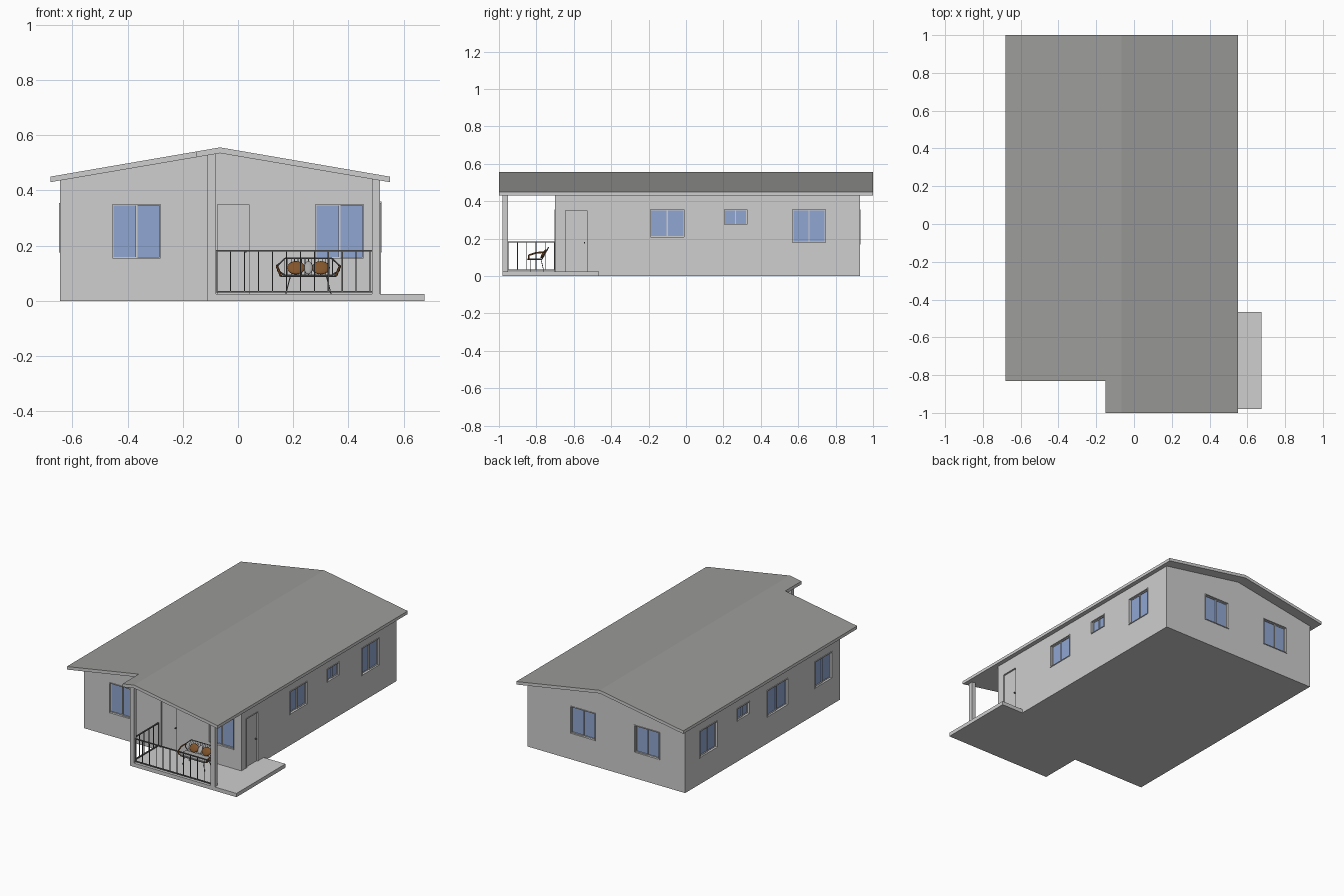
import bpy, bmesh, math
from mathutils import Vector

if "Cube" in bpy.data.objects:
    bpy.data.objects.remove(bpy.data.objects["Cube"])


def material(name, r, g, b):
    m = bpy.data.materials.new(name)
    m.diffuse_color = (r, g, b, 1)
    m.use_nodes = True
    m.node_tree.nodes["Principled BSDF"].inputs["Base Color"].default_value = m.diffuse_color
    return m


WALL = material("light_grey_wall", 0.62, 0.62, 0.62)
ROOF = material("grey_roofing", 0.33, 0.33, 0.32)
GLASS = material("blue_glass", 0.28, 0.39, 0.65)
METAL = material("dark_metal", 0.14, 0.14, 0.14)
BROWN = material("brown_wicker", 0.22, 0.09, 0.025)
CUSHION = material("grey_cushion", 0.40, 0.40, 0.40)


def finish(name, bm, mat):
    bmesh.ops.recalc_face_normals(bm, faces=bm.faces)
    me = bpy.data.meshes.new(name)
    bm.to_mesh(me)
    bm.free()
    me.materials.append(mat)
    ob = bpy.data.objects.new(name, me)
    bpy.context.collection.objects.link(ob)
    return ob


def boxes(name, ranges, mat, place=lambda p: p):
    """Boxes from (x0, x1, y0, y1, z0, z1), mapped by place()."""
    bm = bmesh.new()
    for x0, x1, y0, y1, z0, z1 in ranges:
        lo, hi = Vector((x0, y0, z0)), Vector((x1, y1, z1))
        vs = bmesh.ops.create_cube(bm, size=1)["verts"]
        for v in vs:
            p = [lo[i] if v.co[i] < 0 else hi[i] for i in range(3)]
            v.co = place(p)
    return finish(name, bm, mat)


def prism(name, profile, y0, y1, mat):
    """Extrude an xz profile along y."""
    bm = bmesh.new()
    f = bm.faces.new([bm.verts.new((x, y0, z)) for x, z in profile])
    ext = bmesh.ops.extrude_face_region(bm, geom=[f])["geom"]
    for v in ext:
        if isinstance(v, bmesh.types.BMVert):
            v.co.y = y1
    return finish(name, bm, mat)


def tubes(name, paths, radius, mat, sides=6):
    bm = bmesh.new()
    for path in paths:
        for a, b in zip(path, path[1:]):
            a, b = Vector(a), Vector(b)
            d = b - a
            vs = bmesh.ops.create_cone(bm, cap_ends=True, segments=sides, radius1=radius,
                                       radius2=radius, depth=d.length)["verts"]
            q = d.to_track_quat('Z', 'Y')
            for v in vs:
                v.co = q @ v.co + (a + b) / 2
    return finish(name, bm, mat)


def cut(ob, cutter):
    cutter.hide_render = True
    cutter.hide_viewport = True
    cutter.display_type = 'WIRE'
    m = ob.modifiers.new("cut", 'BOOLEAN')
    m.operation = 'DIFFERENCE'
    m.solver = 'EXACT'
    m.object = cutter


RIDGE, PITCH = -0.065, 0.105 / 0.615
XL, XR, YF, YB = -0.645, 0.515, -0.70, 0.93


def under(x):
    return 0.535 - abs(x - RIDGE) * PITCH


# Walls with gables
body = prism("house_walls", [(XL, 0), (XR, 0), (XR, under(XR)), (RIDGE, 0.535), (XL, under(XL))],
             YF, YB, WALL)

# Roof slab, stepped back at the front left; top faces take the roofing colour
roof = prism("roof", [(-0.68, 0.43), (RIDGE, 0.535), (0.55, 0.43),
                      (0.55, 0.45), (RIDGE, 0.556), (-0.68, 0.45)], -1, 1, WALL)
roof.data.materials.append(ROOF)
for p in roof.data.polygons:
    p.material_index = int(p.normal.z > 0.5)
corner = boxes("roof_corner_cutter", [(-0.8, -0.15, -1.1, -0.83, 0.3, 0.7)], WALL)
cut(roof, corner)

# Walls as local spaces: along, outward, up
SIDES = {
    "front": lambda p: (p[0], YF - p[1], p[2]),
    "back": lambda p: (p[0], YB + p[1], p[2]),
    "left": lambda p: (XL - p[1], p[0], p[2]),
    "right": lambda p: (XR + p[1], p[0], p[2]),
}
WINDOWS = [
    ("front", -0.46, -0.275, 0.15, 0.355), ("front", 0.275, 0.46, 0.15, 0.355),
    ("back", -0.458, -0.27, 0.17, 0.355), ("back", 0.015, 0.203, 0.17, 0.355),
    ("right", -0.195, -0.005, 0.205, 0.36), ("right", 0.2, 0.33, 0.27, 0.36),
    ("right", 0.565, 0.75, 0.175, 0.36),
    ("left", 0.59, 0.78, 0.175, 0.355), ("left", 0.255, 0.385, 0.27, 0.355),
    ("left", -0.15, 0.07, 0.175, 0.355), ("left", -0.615, -0.43, 0.175, 0.355),
]
DOORS = [("front", -0.08, 0.045, 0.025, 0.355), ("right", -0.65, -0.525, 0.025, 0.355)]


def border(a, b, z0, z1, w, d0, d1):
    return [(a, a + w, d0, d1, z0, z1), (b - w, b, d0, d1, z0, z1),
            (a + w, b - w, d0, d1, z1 - w, z1), (a + w, b - w, d0, d1, z0, z0 + w)]


# Sliding windows: frame, two sashes at different depths, glass
for i, (side, a, b, z0, z1) in enumerate(WINDOWS):
    place = SIDES[side]
    cut(body, boxes(f"window_cutter_{i}", [(a, b, -0.02, 0.02, z0, z1)], WALL, place))
    w, mid = 0.005, (a + b) / 2
    parts = border(a, b, z0, z1, w, -0.02, 0.004)
    parts += border(a + w, mid + 0.003, z0 + w, z1 - w, 0.004, -0.02, -0.011)
    parts += border(mid - 0.003, b - w, z0 + w, z1 - w, 0.004, -0.02, -0.007)
    boxes(f"window_frame_{i}", parts, WALL, place)
    boxes(f"window_glass_{i}", [(a + w, b - w, -0.021, -0.014, z0 + w, z1 - w)], GLASS, place)

# Doors with frame and knob
for i, (side, a, b, z0, z1) in enumerate(DOORS):
    place = SIDES[side]
    cut(body, boxes(f"door_cutter_{i}", [(a, b, -0.008, 0.02, z0, z1)], WALL, place))
    boxes(f"door_frame_{i}", border(a, b, z0, z1, 0.005, -0.008, 0.003)[:3], WALL, place)
    k = b - 0.02
    boxes(f"door_knob_{i}", [(k, k + 0.006, -0.009, 0.004, 0.175, 0.181)], METAL, place)

# Porch slab, wrapping round to the side door
boxes("porch_slab", [(-0.11, 0.675, -0.98, YF, 0, 0.025),
                     (XR, 0.675, YF, -0.465, 0, 0.025)], WALL)

# Porch columns
boxes("porch_columns", [(-0.11, -0.08, -0.98, -0.952, 0.02, 0.536),
                        (0.485, 0.515, -0.98, -0.952, 0.02, 0.445)], WALL)

# Railing on the front and left of the porch
boxes("railing_rails", [(-0.08, 0.485, -0.970, -0.962, z, z + 0.006) for z in (0.03, 0.179)]
      + [(-0.099, -0.091, -0.952, YF, z, z + 0.006) for z in (0.03, 0.179)], METAL)
bars = [(-0.077 + 0.0505 * i, -0.966) for i in range(12)]
bars += [(-0.095, -0.95 + 0.0495 * i) for i in range(6)]
boxes("railing_bars", [(x - 0.002, x + 0.002, y - 0.002, y + 0.002, 0.03, 0.182)
                       for x, y in bars], METAL)


# Porch bench: leaning oval back, matching seat ring, curved arms
CX = 0.255


def back_pt(x, z):
    return (CX + x, -0.77 + (z - 0.09) * 0.55, z)


ring = [(-0.08, 0.09), (0.08, 0.09), (0.112, 0.11), (0.112, 0.128),
        (0.085, 0.154), (-0.085, 0.154), (-0.112, 0.128), (-0.112, 0.11)]
back = [back_pt(*p) for p in ring + ring[:1]]
seat = [(CX + x, y, 0.09) for x, y in
        [(-0.1, -0.77), (-0.1, -0.835), (-0.08, -0.848), (0.08, -0.848),
         (0.1, -0.835), (0.1, -0.77), (-0.1, -0.77)]]
arms = [[(CX + s * 0.112, -0.75, 0.128), (CX + s * 0.114, -0.80, 0.125),
         (CX + s * 0.108, -0.84, 0.112), (CX + s * 0.1, -0.84, 0.09)] for s in (-1, 1)]
tubes("bench_frame", [back, seat], 0.003, METAL)
tubes("bench_arms", arms, 0.0045, BROWN)
legs = [[(CX + s * 0.065, y, 0.09), (CX + s * 0.082, y2, 0.025)]
        for s in (-1, 1) for y, y2 in ((-0.83, -0.83), (-0.775, -0.76))]
tubes("bench_legs", legs, 0.0018, METAL)
tubes("bench_back_wires", [[back_pt(x * 0.0125, 0.09), back_pt(x * 0.0125, 0.154)]
                           for x in range(-7, 8)], 0.0014, METAL, 4)
boxes("bench_seat", [(CX - 0.095, CX + 0.095, -0.842, -0.77, 0.089, 0.095)], CUSHION)


def cushion(name, x, sx, mat):
    bm = bmesh.new()
    bmesh.ops.create_uvsphere(bm, u_segments=12, v_segments=8, radius=1)
    for v in bm.verts:
        z = 0.12 + v.co.z * 0.024
        px, py, _ = back_pt(x + v.co.x * sx, z)
        v.co = (px, py - 0.008 + v.co.y * 0.009, z)
    ob = finish(name, bm, mat)
    ob.data.shade_smooth()


for s, n in ((-1, "left"), (1, "right")):
    cushion(f"bench_cushion_{n}", s * 0.045, 0.033, BROWN)
cushion("bench_cushion_middle", 0, 0.016, CUSHION)
